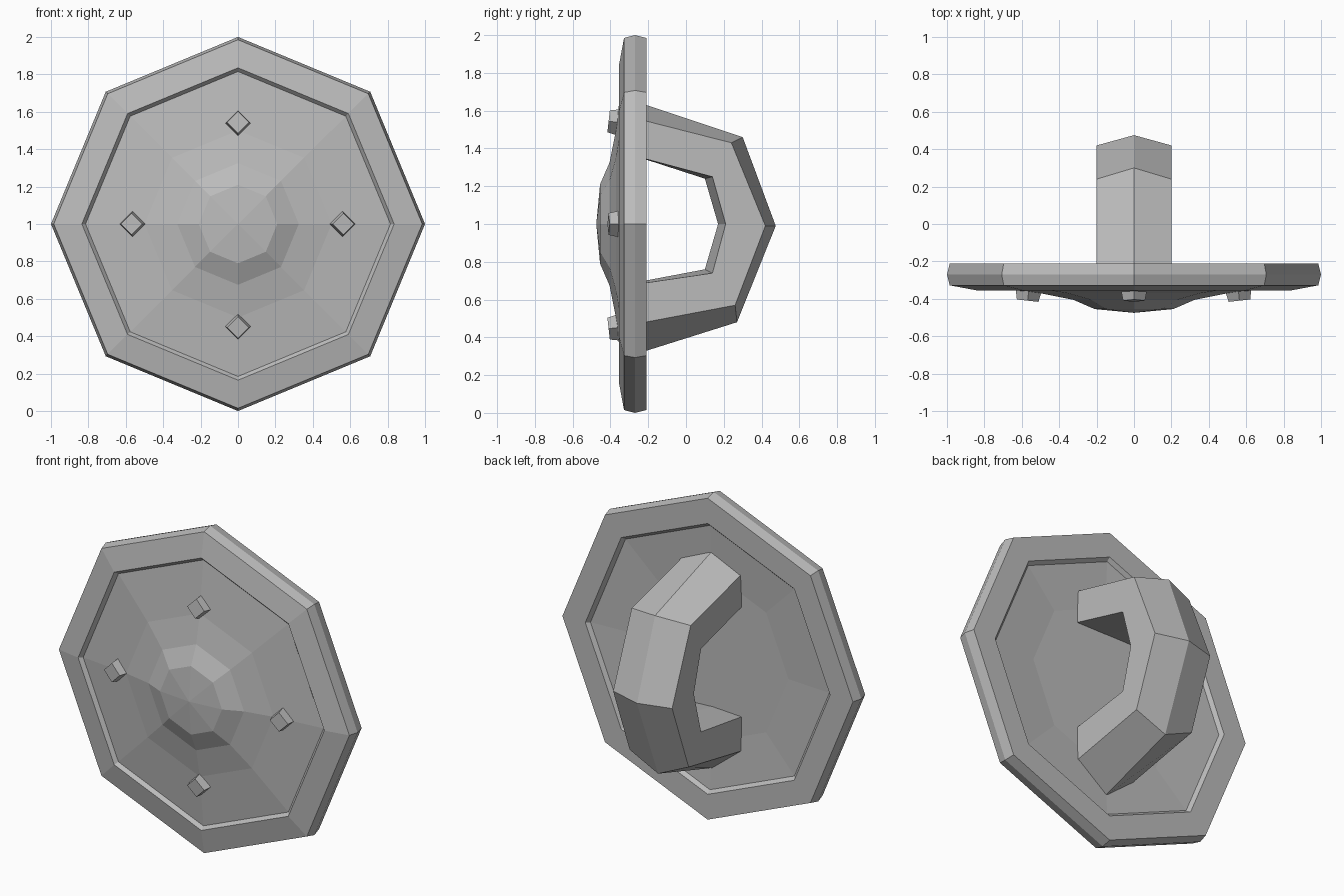
import bpy, bmesh, math
from mathutils import Matrix, Vector

cube = bpy.data.objects.get("Cube")
if cube:
    bpy.data.objects.remove(cube)

GREY = (0.5, 0.5, 0.5, 1)
metal = bpy.data.materials.new("plain grey")
metal.use_nodes = True
metal.diffuse_color = GREY
metal.node_tree.nodes["Principled BSDF"].inputs["Base Color"].default_value = GREY


def finish(name, bm):
    bmesh.ops.recalc_face_normals(bm, faces=bm.faces)
    mesh = bpy.data.meshes.new(name)
    bm.to_mesh(mesh)
    bm.free()
    mesh.materials.append(metal)
    obj = bpy.data.objects.new(name, mesh)
    bpy.context.collection.objects.link(obj)
    return obj


def bridge(bm, a, b):
    n = len(a)
    for i in range(n):
        j = (i + 1) % n
        bm.faces.new((a[i], a[j], b[j], b[i]))


def octagon_rings(bm, profile):
    """Octagonal rings around the y axis from (radius, y) pairs."""
    rings = []
    for r, y in profile:
        angles = [k * math.tau / 8 for k in range(8)]
        rings.append([bm.verts.new((r * math.sin(a), y, 1 + r * math.cos(a))) for a in angles])
    for a, b in zip(rings, rings[1:]):
        bridge(bm, a, b)
    return rings


# Shield disc: back dish, bevelled rim, front panel and raised boss
bm = bmesh.new()
rings = octagon_rings(bm, [
    (0.52, -0.25), (0.81, -0.232), (0.83, -0.21), (0.985, -0.21),
    (1.0, -0.27), (0.985, -0.328), (0.835, -0.356), (0.815, -0.335),
    (0.5, -0.37), (0.325, -0.405), (0.21, -0.455)])
bm.faces.new(rings[0])
tip = bm.verts.new((0, -0.475, 1))
for i in range(8):
    bm.faces.new((rings[-1][i], rings[-1][(i + 1) % 8], tip))
finish("shield_disc", bm)

# Studs: four tapered diamonds on the front panel, tilted with its slope
for name, dx, dz in (("top", 0, 0.54), ("bottom", 0, -0.55),
                     ("left", 0.56, 0), ("right", -0.565, 0)):
    bm = bmesh.new()
    outward = Vector((dx, 0, dz)).normalized()
    normal = (Vector((0, -1, 0)) + outward * 0.11).normalized()
    side = normal.cross(outward).normalized()
    up = side.cross(normal)
    turn = Matrix((side, up, normal)).transposed().to_4x4()
    place = Matrix.Translation((dx, -0.375, 1 + dz)) @ turn
    bmesh.ops.create_cone(bm, cap_ends=True, segments=4, radius1=0.073,
                          radius2=0.058, depth=0.07, matrix=place)
    finish(name + "_stud", bm)

# Handle: faceted loop with a ridge along its outer and inner faces
# Each station: outer side, outer ridge, inner side, inner ridge as (y, z)
stations = [
    ((-0.27, 1.56), (-0.27, 1.65), (-0.27, 1.36), (-0.27, 1.36)),
    ((0.24, 1.43), (0.30, 1.46), (0.14, 1.25), (0.10, 1.24)),
    ((0.42, 0.99), (0.475, 0.99), (0.21, 1.0), (0.17, 1.0)),
    ((0.26, 0.57), (0.27, 0.48), (0.14, 0.74), (0.10, 0.76)),
    ((-0.27, 0.47), (-0.27, 0.31), (-0.27, 0.68), (-0.27, 0.69)),
]
bm = bmesh.new()
loops = []
for out_side, out_ridge, in_side, in_ridge in stations:
    section = [(-0.2, *out_side), (0, *out_ridge), (0.2, *out_side),
               (0.2, *in_side), (0, *in_ridge), (-0.2, *in_side)]
    loops.append([bm.verts.new(p) for p in section])
for a, b in zip(loops, loops[1:]):
    bridge(bm, a, b)
bm.faces.new(loops[0])
bm.faces.new(loops[-1])
finish("back_handle", bm)
